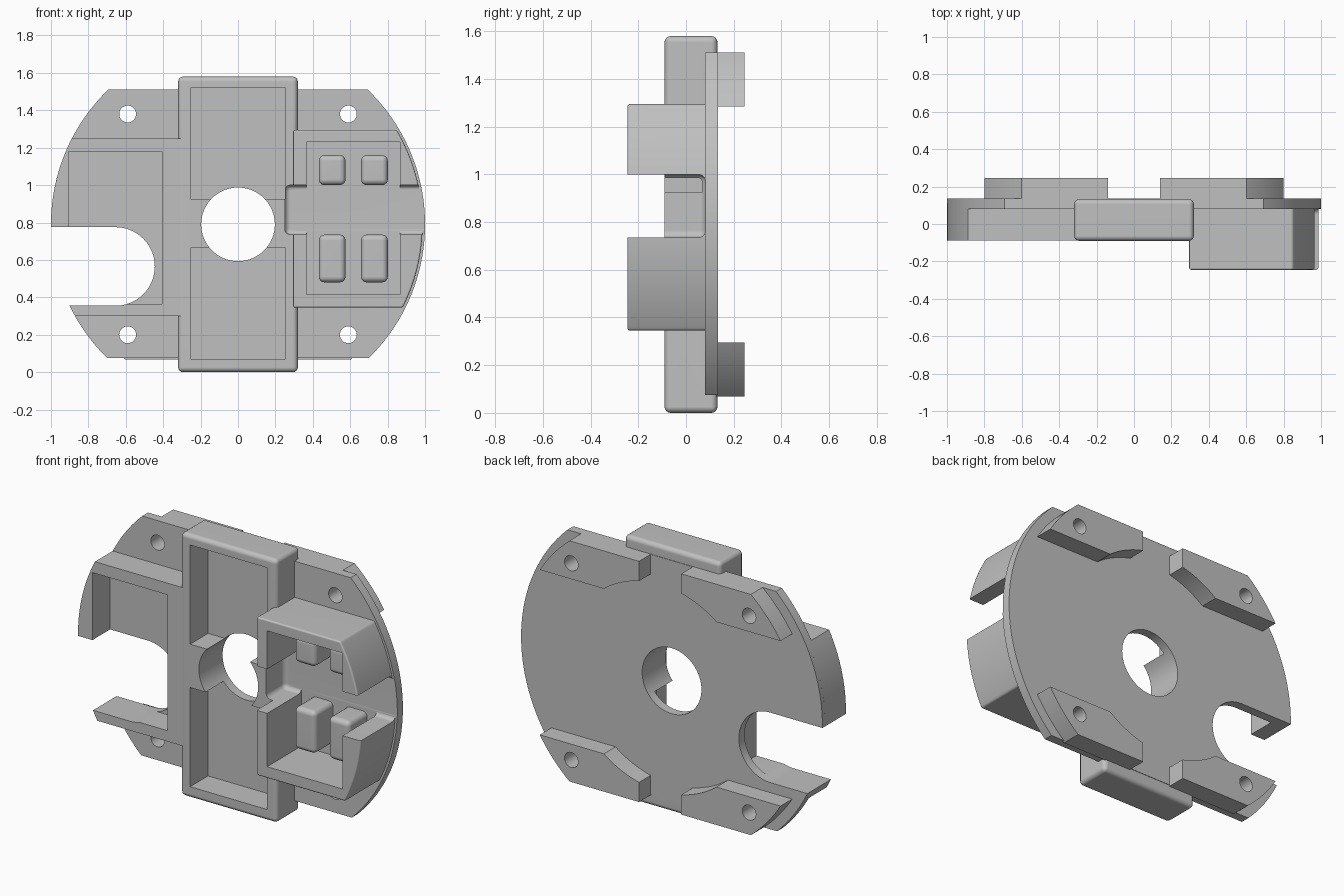
import bpy, bmesh
from math import asin, cos, sin, pi, radians, sqrt

cube = bpy.data.objects.get("Cube")
if cube:
    bpy.data.objects.remove(cube, do_unlink=True)

CZ = 0.79       # height of the disc centre
FLOOR = 0.08    # front surface of the base plate
BACK = 0.135    # rear surface of the base plate

grey = bpy.data.materials.new("plain grey")
grey.use_nodes = True
grey.diffuse_color = (0.53, 0.53, 0.53, 1)
grey.node_tree.nodes["Principled BSDF"].inputs["Base Color"].default_value = grey.diffuse_color


def arc(r, a0, a1, n=40, cx=0, cz=CZ):
    return [(cx + r * cos(a0 + (a1 - a0) * i / n), cz + r * sin(a0 + (a1 - a0) * i / n))
            for i in range(n + 1)]


def rim(r, z0, z1, n=48):
    """Arc on the +x side of the disc between two heights."""
    return arc(r, asin((z0 - CZ) / r), asin((z1 - CZ) / r), n)


def mirror(points):
    return [(-x, z) for x, z in points]


def activate(obj):
    bpy.ops.object.select_all(action='DESELECT')
    obj.select_set(True)
    bpy.context.view_layer.objects.active = obj


def apply(obj, mod):
    activate(obj)
    bpy.ops.object.modifier_apply(modifier=mod.name)


def prism(name, outline, y0, y1, bevel=0, segments=4):
    """Extrude an x-z outline along y, optionally rounding its sharp edges."""
    bm = bmesh.new()
    face = bm.faces.new([bm.verts.new((x, y0, z)) for x, z in outline])
    ext = bmesh.ops.extrude_face_region(bm, geom=[face])["geom"]
    for v in ext:
        if isinstance(v, bmesh.types.BMVert):
            v.co.y = y1
    bmesh.ops.recalc_face_normals(bm, faces=bm.faces)
    mesh = bpy.data.meshes.new(name)
    bm.to_mesh(mesh)
    bm.free()
    mesh.materials.append(grey)
    obj = bpy.data.objects.new(name, mesh)
    bpy.context.scene.collection.objects.link(obj)
    if bevel:
        mod = obj.modifiers.new("round", 'BEVEL')
        mod.width, mod.segments = bevel, segments
        mod.limit_method, mod.angle_limit = 'ANGLE', radians(40)
        apply(obj, mod)
    return obj


def box(name, x0, x1, z0, z1, y0, y1, bevel=0):
    return prism(name, [(x0, z0), (x1, z0), (x1, z1), (x0, z1)], y0, y1, bevel)


def combine(obj, other, operation):
    mod = obj.modifiers.new("combine", 'BOOLEAN')
    mod.operation, mod.solver, mod.object = operation, 'EXACT', other
    apply(obj, mod)
    bpy.data.objects.remove(other, do_unlink=True)


def cut(obj, cutter):
    combine(obj, cutter, 'DIFFERENCE')


def finish(obj):
    activate(obj)
    bpy.ops.object.shade_smooth_by_angle(angle=radians(32))
    mod = obj.modifiers.new("flat faces", 'WEIGHTED_NORMAL')
    mod.keep_sharp = True


def screw_hole(sx, sz):
    return prism("hole", arc(0.045, 0, 2 * pi * 31 / 32, 31, 0.59 * sx, CZ + 0.59 * sz), -0.4, 0.4)


# Base plate: disc trimmed flat at the top and bottom
right_rim = rim(1.0, 0.075, 1.512)
body = prism("housing", right_rim + mirror(right_rim)[::-1], FLOOR, BACK)

# Raised blocks on the plate
side = rim(1.0, 0.30, 1.25)
combine(body, prism("low_block", [(-0.28, 0.30)] + mirror(side) + [(-0.28, 1.25)],
                    -0.088, 0.11), 'UNION')
combine(body, box("centre_block", -0.32, 0.32, 0, 1.58, -0.09, 0.132, 0.026), 'UNION')
side = rim(0.987, 0.345, 1.295)
combine(body, prism("tall_block", [(0.295, 0.345)] + side + [(0.295, 1.295)],
                    -0.245, 0.11, 0.01, 3), 'UNION')

# Pockets in the blocks
cut(body, box("upper_pocket", -0.255, 0.255, 0.925, 1.52, -0.4, FLOOR))
cut(body, box("lower_pocket", -0.255, 0.255, 0.07, 0.665, -0.4, FLOOR))
cut(body, box("side_pocket", -0.905, -0.405, 0.365, 1.18, -0.4, FLOOR))
cut(body, box("button_pocket", 0.365, 0.865, 0.415, 1.23, -0.4, FLOOR))
cut(body, box("channel", 0.25, 1.2, 0.735, 1.0, -0.4, FLOOR + 0.002, 0.03))

# Through openings: centre bore, side slot and screw holes
cut(body, prism("bore", arc(0.197, 0, 2 * pi * 63 / 64, 63), -0.4, 0.4))
slot = arc(0.21, -pi / 2, pi / 2, 32, -0.655, 0.565)
cut(body, prism("slot", slot + [(-1.2, 0.775), (-1.2, 0.355)], -0.4, 0.4))
for sx in (-1, 1):
    for sz in (-1, 1):
        cut(body, screw_hole(sx, sz))
finish(body)

# Buttons standing in the pocket
for row, (z0, z1) in {"upper": (1.0, 1.16), "lower": (0.48, 0.735)}.items():
    for col, x0 in {"inner": 0.432, "outer": 0.658}.items():
        finish(box(f"{row}_{col}_button", x0, x0 + 0.143, z0, z1, -0.09, FLOOR + 0.04, 0.03))

# Rear mounting pads: ring pieces trimmed straight above, below and at the inner end
IN, OUT, X_END, Z_LOW, Z_TOP = 0.62, 0.94, 0.14, 0.495, 0.722
inner = arc(IN, asin(Z_LOW / IN), asin(sqrt(IN ** 2 - X_END ** 2) / IN), 16, 0, 0)
outer = arc(OUT, asin(Z_TOP / OUT), asin(Z_LOW / OUT), 16, 0, 0)
profile = inner + [(X_END, Z_TOP)] + outer
for sx, x_name in ((1, "left"), (-1, "right")):
    for sz, z_name in ((1, "upper"), (-1, "lower")):
        pad = prism(f"{z_name}_{x_name}_rear_pad",
                    [(x * sx, CZ + z * sz) for x, z in profile], BACK - 0.01, 0.245)
        cut(pad, screw_hole(sx, sz))
        finish(pad)
